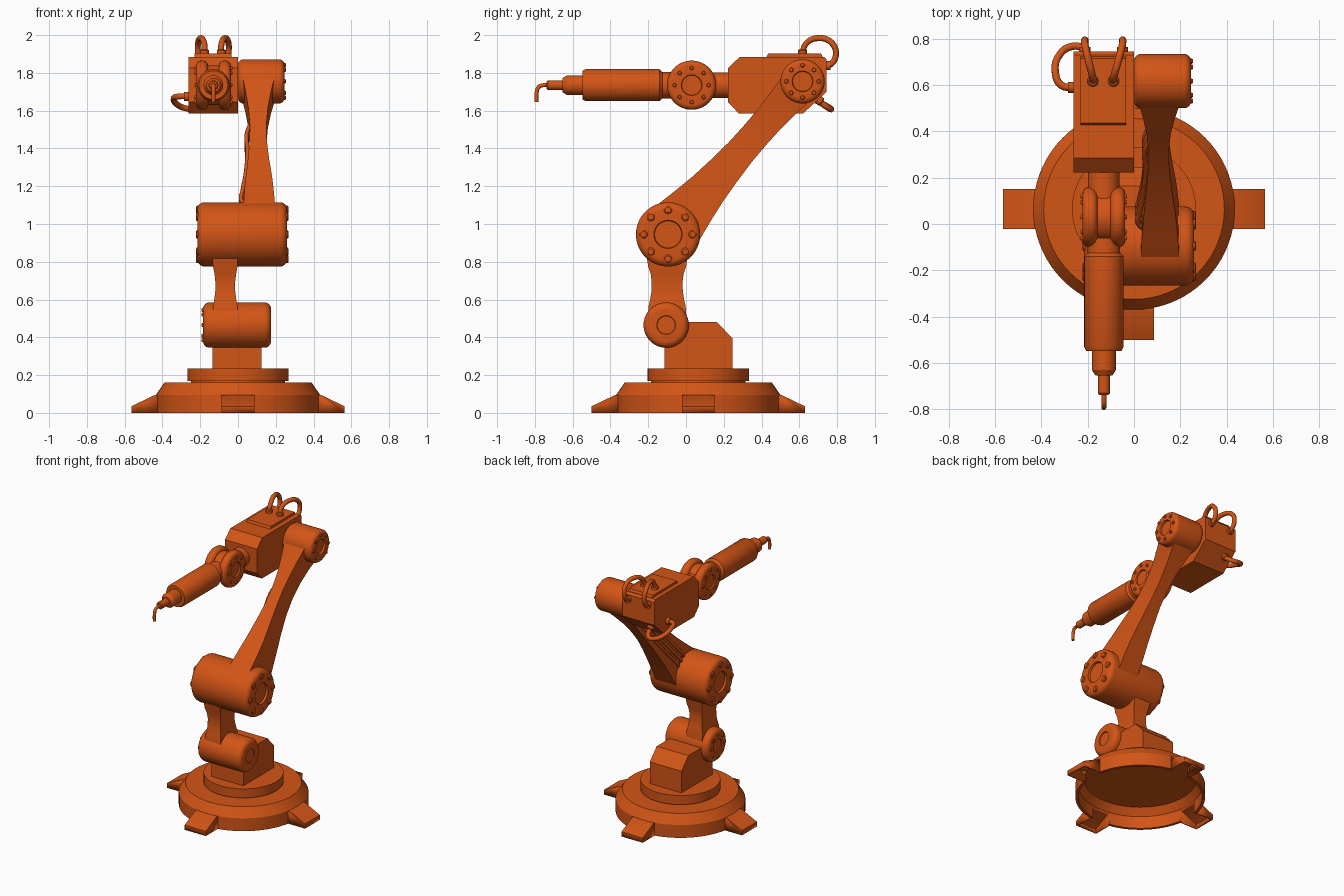
import bpy, bmesh
from math import pi, cos, sin, radians
from mathutils import Matrix, Vector

if "Cube" in bpy.data.objects:
    bpy.data.objects.remove(bpy.data.objects["Cube"])

paint = bpy.data.materials.new("orange_paint")
paint.diffuse_color = (0.65, 0.09, 0.008, 1)
paint.use_nodes = True
paint.node_tree.nodes["Principled BSDF"].inputs["Base Color"].default_value = paint.diffuse_color
UP = Matrix()
AX_X = Matrix.Rotation(pi / 2, 4, 'Y')     # local z -> +x
AX_F = Matrix.Rotation(pi / 2, 4, 'X')     # local z -> -y


def finish(ob, angle=30):
    ob.data.materials.append(paint)
    bpy.ops.object.select_all(action='DESELECT')
    ob.select_set(True)
    bpy.context.view_layer.objects.active = ob
    bpy.ops.object.shade_smooth_by_angle(angle=radians(angle))
    return ob


def from_bm(name, bm, mat=UP):
    bmesh.ops.recalc_face_normals(bm, faces=bm.faces[:])
    bm.transform(mat)
    me = bpy.data.meshes.new(name)
    bm.to_mesh(me)
    bm.free()
    ob = bpy.data.objects.new(name, me)
    bpy.context.collection.objects.link(ob)
    return finish(ob)


def spun(profile, steps=64):
    bm = bmesh.new()
    vs = [bm.verts.new((r, 0, h)) for r, h in profile]
    es = [bm.edges.new(p) for p in zip(vs, vs[1:])]
    bmesh.ops.spin(bm, geom=vs + es, cent=(0, 0, 0), axis=(0, 0, 1),
                   angle=2 * pi, steps=steps)
    bmesh.ops.remove_doubles(bm, verts=bm.verts[:], dist=1e-5)
    return bm


def lathe(name, profile, loc, axis=UP, steps=64):
    return from_bm(name, spun(profile, steps), Matrix.Translation(loc) @ axis)


def joint(name, x0, x1, y, z, r, bevel, hub, bolt_ring=0, bolt_r=0, sides=(-1, 1), depth=0.015):
    """Rounded drum along x with recessed hubs and rings of bolts."""
    arc = [(r - bevel + bevel * sin(a), bevel - bevel * cos(a))
           for a in [i * pi / 12 for i in range(7)]]
    end = [(0, depth), (hub * .95, depth), (hub, 0)] + arc
    prof = [(a, x0 + b) for a, b in end] + [(a, x1 - b) for a, b in reversed(end)]
    lathe(name, prof, (0, y, z), AX_X)
    if bolt_ring:
        bm = bmesh.new()
        for s in sides:
            for i in range(8):
                a = i * pi / 4
                px = x1 if s > 0 else x0
                b = spun([(bolt_r, -.02), (bolt_r, .003), (bolt_r * .7, .008), (0, .008)], 14)
                b.transform(Matrix.Translation((px, y + bolt_ring * cos(a), z + bolt_ring * sin(a)))
                            @ Matrix.Rotation(s * pi / 2, 4, 'Y'))
                tmp = bpy.data.meshes.new("tmp")
                b.to_mesh(tmp)
                b.free()
                bm.from_mesh(tmp)
                bpy.data.meshes.remove(tmp)
        from_bm(name + "_bolts", bm)


def prism(name, yz, x0, x1):
    bm = bmesh.new()
    f = bm.faces.new([bm.verts.new((x0, y, z)) for y, z in yz])
    g = bmesh.ops.extrude_face_region(bm, geom=[f])['geom']
    bmesh.ops.translate(bm, vec=(x1 - x0, 0, 0),
                        verts=[v for v in g if isinstance(v, bmesh.types.BMVert)])
    return from_bm(name, bm)


def loft(name, origin, d, stations):
    """Rectangular sections (t, x0, x1, half width) along direction d in the yz plane."""
    d = Vector(d).normalized()
    w = Vector((0, -d.z, d.y))
    bm = bmesh.new()
    rings = []
    for t, x0, x1, h in stations:
        c = Vector(origin) + d * t
        rings.append([bm.verts.new(c + w * s * h + Vector((x, 0, 0)))
                      for x, s in ((x0, -1), (x1, -1), (x1, 1), (x0, 1))])
    for a, b in zip(rings, rings[1:]):
        for i in range(4):
            j = (i + 1) % 4
            bm.faces.new((a[i], a[j], b[j], b[i]))
    bm.faces.new(rings[0])
    bm.faces.new(rings[-1])
    return from_bm(name, bm)


def tube(name, pts, r):
    cu = bpy.data.curves.new(name, 'CURVE')
    cu.dimensions = '3D'
    cu.bevel_depth, cu.bevel_resolution, cu.resolution_u = r, 3, 8
    cu.use_fill_caps = True
    sp = cu.splines.new('BEZIER')
    sp.bezier_points.add(len(pts) - 1)
    for bp, p in zip(sp.bezier_points, pts):
        bp.co = p
        bp.handle_left_type = bp.handle_right_type = 'AUTO'
    ob = bpy.data.objects.new(name, cu)
    bpy.context.collection.objects.link(ob)
    bpy.ops.object.select_all(action='DESELECT')
    ob.select_set(True)
    bpy.context.view_layer.objects.active = ob
    bpy.ops.object.convert(target='MESH')
    finish(bpy.context.view_layer.objects.active, 50)


CY = 0.065
# hollow base shell, its wall open where the feet join
bm = spun([(0, .16), (.39, .16), (.435, .095), (.435, 0), (.415, 0), (.415, .09), (.375, .14), (0, .14)], 72)
gone = [f for f in bm.faces if f.calc_center_median().z < .06
        and min(abs(f.calc_center_median().x), abs(f.calc_center_median().y)) < .075]
bmesh.ops.delete(bm, geom=gone, context='FACES')
from_bm("base_shell", bm, Matrix.Translation((0, CY, 0)))

# four hollow wedge feet
for i in range(4):
    bm = bmesh.new()
    prof = [(.415, 0), (.415, .095), (.44, .095), (.565, .035), (.565, 0)]
    a, b = [[bm.verts.new((x, s * .087, z)) for x, z in prof] for s in (-1, 1)]
    bm.faces.new(a)
    bm.faces.new(b)
    for j in (1, 2, 3):
        bm.faces.new((a[j], a[j + 1], b[j + 1], b[j]))
    foot = from_bm("foot", bm, Matrix.Translation((0, CY, 0)) @ Matrix.Rotation(i * pi / 2, 4, 'Z'))
    m = foot.modifiers.new("wall", 'SOLIDIFY')
    m.thickness, m.offset = .012, -1

# turntable and pedestal
lathe("turntable", [(0, .155), (.25, .155), (.25, .168), (.268, .168), (.268, .235), (0, .235)], (0, CY, 0))
prism("pedestal", [(-.115, .23), (.245, .23), (.245, .395), (.165, .48), (-.09, .48), (-.115, .45)], -.135, .125)

# joints
joint("lower_joint", -.185, .175, -.105, .465, .12, .035, .05, .08, .011, (-1,), .006)
joint("elbow_joint", -.215, .26, -.095, .945, .17, .038, .075, .13, .022)
joint("shoulder_joint", 0, .246, .617, 1.755, .117, .03, .055, .086, .012, (1,))

# links
loft("lower_link", (0, -.1, .465), (0, 0, 1),
     [(0, -.135, 0, .105), (.10, -.132, -.003, .098), (.14, -.125, -.010, .089), (.18, -.12, -.015, .083),
      (.23, -.12, -.015, .082), (.27, -.124, -.010, .087), (.31, -.132, -.003, .10), (.40, -.14, 0, .115)])
E, D = Vector((0, -.095, .945)), Vector((0, .66, .752))
loft("upper_link", E, D,
     [(0, .02, .2, .155), (.1, .03, .195, .142), (.22, .035, .188, .12), (.32, .042, .18, .104),
      (.45, .052, .165, .09), (.58, .061, .153, .08), (.7, .063, .15, .078), (.82, .055, .158, .08),
      (.93, .04, .175, .088), (1.05, .02, .2, .1)])

# cables on the inner side of the upper link
W = Vector((0, -.752, .66))
for s in (-.035, .005, .045):
    path = [(.15, .06), (.20, .018), (.27, .024), (.40, .042), (.55, .05), (.68, .048), (.76, .075)]
    tube("link_cable", [E + D * t + W * s + Vector((x, 0, 0)) for t, x in path], .011)

# head housing
prism("head_housing", [(.222, 1.645), (.28, 1.585), (.62, 1.585), (.745, 1.70), (.745, 1.87), (.73, 1.885),
                       (.285, 1.885), (.222, 1.825)], -.262, 0)
lid = prism("head_lid", [(.425, 1.88), (.725, 1.88), (.715, 1.902), (.435, 1.902)], -.23, -.035)

# cable loops with end plugs
plug = [(0, -.02), (.024, -.02), (.024, .014), (.018, .02), (0, .02)]
for x0, x1 in ((-.178, -.212), (-.088, -.05)):
    tube("top_cable", [(x0, .617, 1.89), (x0, .632, 1.95), ((x0 + x1) / 2, .70, 1.984), (x1, .775, 1.955),
                       (x1, .793, 1.89), (x1, .765, 1.845), (x1, .735, 1.835)], .016)
    lathe("top_plug", plug, (x0, .617, 1.905), UP, 20)
    lathe("back_plug", plug, (x1, .745, 1.838), AX_F, 20)
tube("side_cable", [(-.25, .59, 1.675), (-.315, .60, 1.675), (-.34, .66, 1.665), (-.325, .725, 1.635),
                    (-.275, .765, 1.612), (-.225, .76, 1.61), (-.2, .69, 1.66)], .016)
lathe("side_plug", plug, (-.265, .59, 1.675), AX_X, 20)
lathe("under_plug", plug, (-.205, .705, 1.655),
      Matrix.Rotation(radians(-130), 4, 'X'), 20)

# wrist: neck, two plates and a tongue between them
WX, WZ = -.13, 1.735
lathe("wrist_neck", [(0, -.24), (.068, -.24), (.068, -.08), (0, -.08)], (WX, 0, WZ), AX_F)
joint("wrist_plate_left", -.222, -.158, .03, WZ, .13, .028, .055, .09, .011, (-1,), .01)
joint("wrist_plate_right", -.102, -.038, .03, WZ, .13, .028, .055, .09, .011, (1,), .01)
joint("wrist_tongue", -.165, -.095, .03, WZ, .105, .01, .05)

# forearm tool, stepped down to the nozzle
lathe("tool_body", [(0, .06), (.07, .06), (.07, .125), (.085, .14), (.085, .53), (.076, .548), (.052, .548),
                    (.052, .63), (.036, .655), (.026, .655), (.026, .73), (.02, .738), (0, .738)],
      (WX, 0, WZ), AX_F)
tube("nozzle", [(WX, -.72, WZ), (WX, -.755, WZ), (WX, -.778, 1.727), (WX, -.79, 1.70), (WX, -.792, 1.645)], .011)
